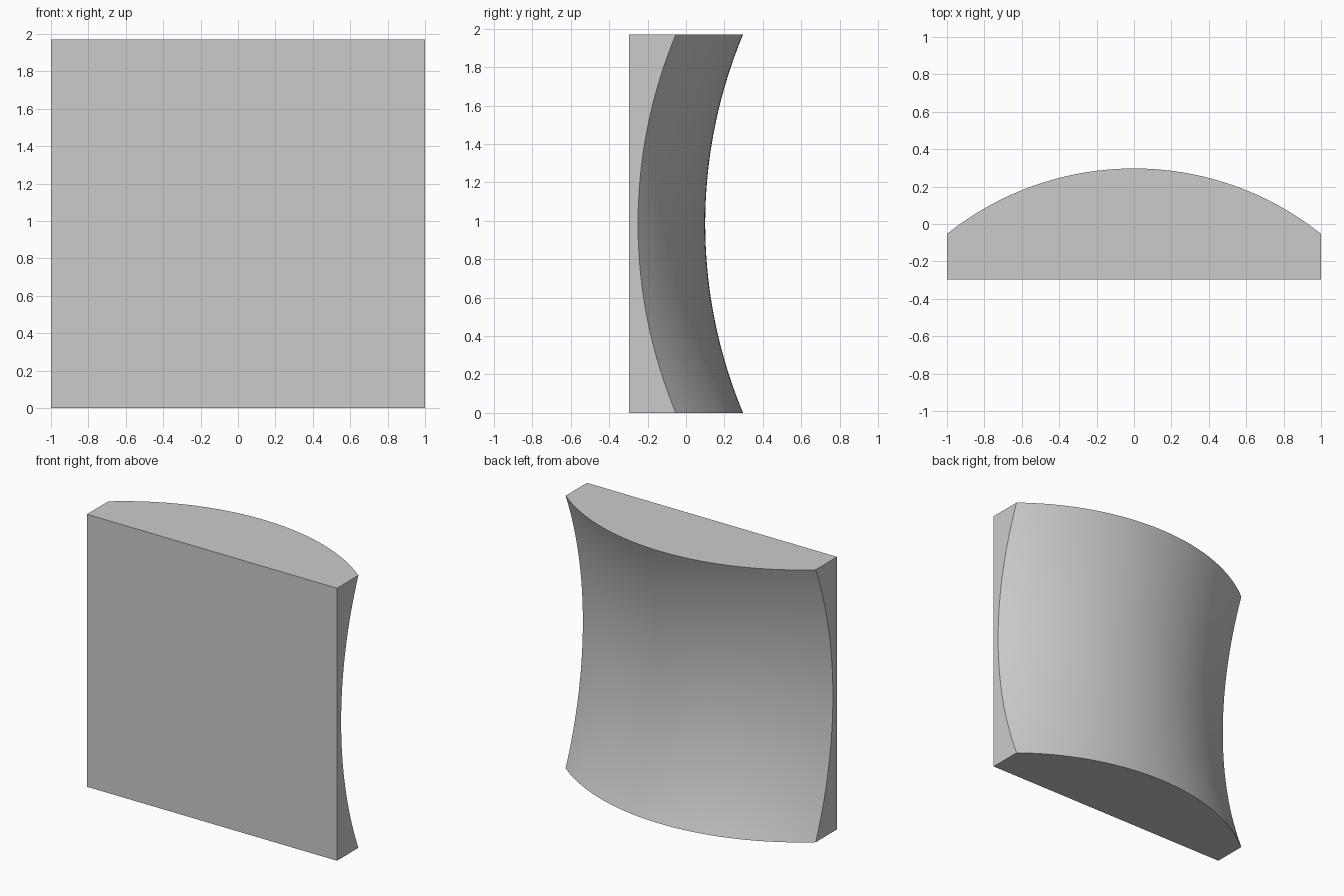
import bpy, bmesh, math

if "Cube" in bpy.data.objects:
    bpy.data.objects.remove(bpy.data.objects["Cube"], do_unlink=True)

HALF_WIDTH, HALF_HEIGHT = 1.0, 0.985
FRONT, BACK = -0.297, 0.297
BULGE, HOLLOW = 0.35, 0.197      # arc depth across and up the back
SEGMENTS = 48


def arc_drop(t, half_chord, depth):
    """Fall of a circular arc at distance t from its crown."""
    radius = (half_chord ** 2 + depth ** 2) / (2 * depth)
    return radius - math.sqrt(radius ** 2 - t ** 2)


# Plain grey material
grey = bpy.data.materials.new("light grey")
grey.use_nodes = True
colour = (0.6, 0.6, 0.6, 1)
grey.diffuse_color = colour
grey.node_tree.nodes["Principled BSDF"].inputs["Base Color"].default_value = colour

# Saddle-shaped back: convex across, concave from bottom to top
bm = bmesh.new()
bmesh.ops.create_grid(bm, x_segments=SEGMENTS, y_segments=SEGMENTS, size=1)
for v in bm.verts:
    x, z = v.co.x * HALF_WIDTH, v.co.y * HALF_HEIGHT
    y = BACK - HOLLOW - arc_drop(x, HALF_WIDTH, BULGE) + arc_drop(z, HALF_HEIGHT, HOLLOW)
    v.co = (x, y, z + HALF_HEIGHT)

# Extrude forward to the flat front, then merge the flat faces
result = bmesh.ops.extrude_face_region(bm, geom=bm.faces[:], use_keep_orig=True)
for v in result["geom"]:
    if isinstance(v, bmesh.types.BMVert):
        v.co.y = FRONT
bmesh.ops.recalc_face_normals(bm, faces=bm.faces[:])
bmesh.ops.dissolve_limit(bm, angle_limit=math.radians(0.1),
                         verts=bm.verts[:], edges=bm.edges[:])

mesh = bpy.data.meshes.new("saddle_block")
bm.to_mesh(mesh)
bm.free()
mesh.materials.append(grey)
block = bpy.data.objects.new("saddle_block", mesh)
bpy.context.collection.objects.link(block)

# Smooth curved back with crisp borders
bpy.ops.object.select_all(action="DESELECT")
block.select_set(True)
bpy.context.view_layer.objects.active = block
bpy.ops.object.shade_smooth_by_angle(angle=math.radians(30))
